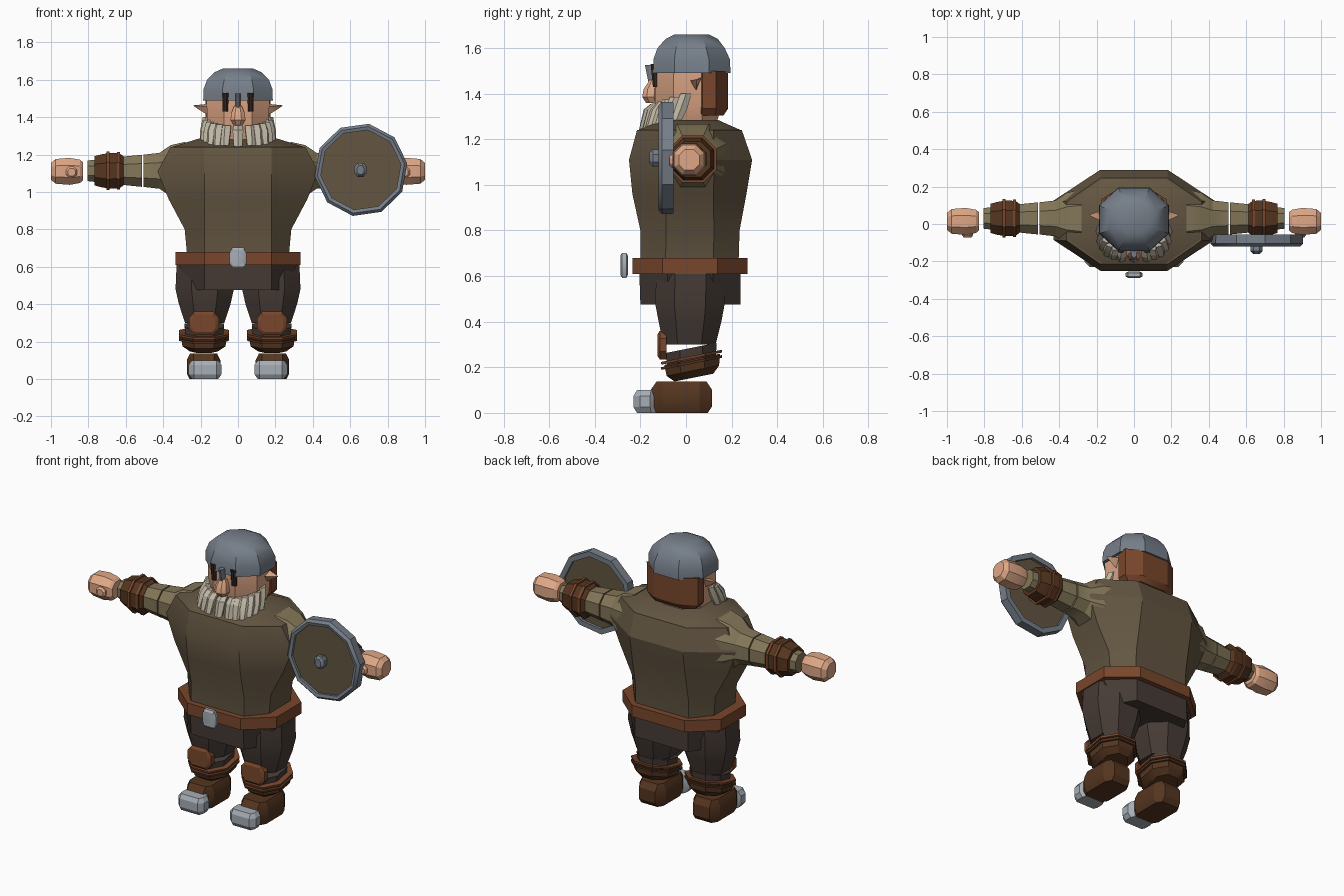
import bpy, bmesh, math
from mathutils import Matrix, Vector

cube = bpy.data.objects.get("Cube")
if cube:
    bpy.data.objects.remove(cube, do_unlink=True)


def material(name, r, g, b):
    m = bpy.data.materials.new(name)
    m.use_nodes = True
    m.diffuse_color = (r, g, b, 1)
    m.node_tree.nodes["Principled BSDF"].inputs["Base Color"].default_value = (r, g, b, 1)
    return m


TUNIC = material("olive brown cloth", .125, .092, .054)
SLEEVE = material("pale olive cloth", .23, .185, .1)
TROUSER = material("dark grey brown", .062, .044, .036)
LEATHER = material("red brown", .19, .062, .025)
BOOT = material("dark brown leather", .09, .036, .014)
SKIN = material("peach skin", .74, .39, .24)
STEEL = material("blue grey steel", .18, .21, .25)
SILVER = material("light silver", .38, .42, .46)
BEARD = material("cream grey hair", .52, .47, .37)
EYE = material("near black brown", .035, .02, .016)

# Orientations for lofts that run along x or y rather than z
ALONG_Z = Matrix.Identity(4)
ALONG_X = Matrix(((0, 0, 1, 0), (0, 1, 0, 0), (1, 0, 0, 0), (0, 0, 0, 1)))
ALONG_Y = Matrix(((1, 0, 0, 0), (0, 0, 1, 0), (0, 1, 0, 0), (0, 0, 0, 1)))
MIRROR = Matrix.Scale(-1, 4, (1, 0, 0))


def skin(name, rings, mat, matrix=ALONG_Z, caps=True):
    """Join rings of points with quads, cap the ends, shade by angle."""
    bm = bmesh.new()
    loops = [[bm.verts.new(matrix @ Vector(p)) for p in r] for r in rings]
    n = len(loops[0])
    for a, b in zip(loops, loops[1:]):
        for i in range(n):
            j = (i + 1) % n
            bm.faces.new((a[i], a[j], b[j], b[i]))
    if caps:
        bm.faces.new(loops[0])
        bm.faces.new(loops[-1])
    else:
        bmesh.ops.remove_doubles(bm, verts=bm.verts[:], dist=1e-5)
    bmesh.ops.recalc_face_normals(bm, faces=bm.faces[:])
    me = bpy.data.meshes.new(name)
    bm.to_mesh(me)
    bm.free()
    me.materials.append(mat)
    ob = bpy.data.objects.new(name, me)
    bpy.context.collection.objects.link(ob)
    bpy.ops.object.select_all(action='DESELECT')
    ob.select_set(True)
    bpy.context.view_layer.objects.active = ob
    bpy.ops.object.shade_smooth_by_angle(angle=math.radians(28))
    return ob


def octagon(z, hx, y0, y1, cx=0, fx=None, fy=None, tilt=0):
    cy, hy = (y0 + y1) / 2, (y1 - y0) / 2
    fx = hx * .45 if fx is None else fx
    fy = hy * .45 if fy is None else fy
    pts = [(fx, hy), (hx, fy), (hx, -fy), (fx, -hy),
           (-fx, -hy), (-hx, -fy), (-hx, fy), (-fx, hy)]
    return [(cx + x, cy + y, z + tilt * y) for x, y in pts]


def loft(name, rows, mat, matrix=ALONG_Z, **kw):
    return skin(name, [octagon(*r, **kw) for r in rows], mat, matrix)


def tube(name, rows, mat, flip, cy=.03, cz=1.113):
    """Octagonal sleeve along x from (x, radius) rows."""
    loft(name, [(x, r, cy - r, cy + r) for x, r in rows], mat, flip @ ALONG_X, cx=cz)


# Torso, hips and belt
loft("torso", [(.64, .27, -.20, .23), (.8, .285, -.20, .235), (.96, .37, -.235, .265),
               (1.11, .43, -.25, .29), (1.24, .36, -.215, .245)], TUNIC, fx=.18, fy=.105)
loft("torso_top", [(1.238, .36, -.215, .245), (1.285, .21, -.1, .14)], TUNIC, fx=.17, fy=.1)
loft("hips", [(.475, .25, -.2, .24), (.62, .32, -.205, .24)], TROUSER, fx=.18, fy=.1)
loft("belt", [(.61, .335, -.235, .27), (.68, .335, -.235, .27)], LEATHER, fx=.18, fy=.12)
loft("belt_buckle", [(-.288, .03, .605, .69), (-.28, .046, .592, .702), (-.262, .046, .592, .702),
                     (-.255, .03, .605, .69)], SILVER, ALONG_Y, fx=.032)

# Head, hair and helmet
loft("head", [(1.26, .13, -.1, .13), (1.34, .165, -.135, .155), (1.5, .168, -.135, .16)], SKIN)
loft("back_hair", [(1.305, .15, .03, .165), (1.335, .174, .02, .185), (1.5, .174, .02, .185)],
     LEATHER, fx=.09, fy=.03)
loft("helmet", [(1.49, .186, -.145, .195), (1.55, .184, -.143, .193), (1.6, .165, -.125, .17),
                (1.64, .125, -.09, .14), (1.66, .08, -.05, .1)], STEEL)
loft("nasal_guard", [(1.45, .012, -.165, -.13), (1.525, .014, -.18, -.13)], STEEL)
loft("nose", [(1.36, .025, -.175, -.12), (1.385, .04, -.192, -.12), (1.42, .036, -.186, -.12),
              (1.46, .02, -.16, -.12)], SKIN)

# Beard: a fan of strands wrapped around the jaw
STRANDS = 13
for i in range(STRANDS):
    a = math.radians(-92 + 184 * i / (STRANDS - 1))
    s, c = math.sin(a), math.cos(a)
    sx = math.copysign(abs(s) ** .75, s)
    cc = max(c, 0) ** .75
    side = Vector((c, s, 0)).normalized()
    out = Vector((s, -c, 0))
    rings = []
    for z, rx, y, ry, w, t in ((1.4 - .045 * cc, .172, .0, .14, .024, .016),
                               (1.33, .186, -.025, .145, .029, .016),
                               (1.265 - .03 * cc + .012 * (i % 2), .195, -.05, .148, .022, .01)):
        p = Vector((rx * sx, y - ry * cc, z))
        rings.append([p + side * w * u + out * t * v
                      for u, v in ((1, 0), (0, 1), (-1, 0), (-1, -1), (1, -1))])
    skin("beard_strand_%02d" % (i + 1), rings, BEARD)

# Paired parts
for word, flip in (("left", ALONG_Z), ("right", MIRROR)):
    # Face details
    loft(word + "_eye", [(1.43, .015, -.145, -.12), (1.53, .017, -.155, -.12)],
         EYE, flip, cx=.068)
    ear = [[(.155, .02, 1.455), (.155, .07, 1.475), (.155, .045, 1.41)],
           [(.185, .02, 1.458), (.185, .068, 1.468), (.185, .045, 1.425)],
           [(.238, .045, 1.462), (.238, .05, 1.463), (.238, .047, 1.459)]]
    skin(word + "_ear", ear, SKIN, flip)

    # Arm, wrist guard and hand
    tube(word + "_shoulder", [(.28, .155), (.36, .137), (.42, .096), (.505, .086)], SLEEVE, flip)
    tube(word + "_sleeve", [(.512, .086), (.62, .075), (.805, .055)], SLEEVE, flip)
    tube(word + "_wrist_guard", [(.612, .078), (.635, .094), (.69, .095), (.73, .088), (.768, .078)],
         BOOT, flip)
    for k, (x, r) in enumerate(((.632, .1), (.688, .103))):
        tube("%s_wrist_strap_%d" % (word, k + 1), [(x, r), (x + .016, r)], LEATHER, flip)
    tube(word + "_hand", [(.83, .05), (.845, .062), (.9, .072), (.975, .066), (1, .045)],
         SKIN, flip, cy=.014, cz=1.11)
    loft(word + "_thumb", [(-.072, .02, 1.085, 1.125), (-.06, .03, 1.075, 1.135),
                           (-.03, .03, 1.075, 1.135)], SKIN, flip @ ALONG_Y, cx=.89)

    # Leg, knee pad and boot
    loft(word + "_thigh", [(.3, .105, -.1, .13), (.4, .138, -.12, .155), (.48, .156, -.135, .17),
                           (.62, .15, -.13, .17)], TROUSER, flip, cx=.178)
    loft(word + "_shin", [(.22, .1, -.08, .13), (.285, .105, -.09, .135)],
         TROUSER, flip, cx=.18, tilt=.2)
    loft(word + "_knee_pad", [(-.125, .062, .25, .345), (-.115, .08, .235, .36),
                              (-.085, .08, .235, .36)], LEATHER, flip @ ALONG_Y, cx=.182, fx=.05)
    loft(word + "_boot_cuff", [(.155, .075, -.05, .12), (.185, .115, -.085, .145),
                               (.235, .122, -.095, .15)], BOOT, flip, cx=.182, tilt=.2)
    for k, z in enumerate((.215, .238)):
        loft("%s_boot_strap_%d" % (word, k + 1), [(z, .132, -.108, .157), (z + .012, .134, -.11, .158)],
             (BOOT, LEATHER)[k], flip, cx=.182, tilt=.2)
    loft(word + "_boot", [(0, .075, -.13, .095), (.03, .09, -.155, .115), (.1, .09, -.155, .115),
                          (.137, .072, -.13, .09)], BOOT, flip, cx=.184, fx=.055, fy=.08)
    loft(word + "_toe_cap", [(0, .07, -.215, -.13), (.025, .088, -.23, -.13), (.075, .088, -.23, -.13),
                             (.1, .07, -.215, -.13)], SILVER, flip, cx=.176, fx=.06)


# Ten-sided shield held at the left arm
def decagon(y, r):
    angles = [math.radians(8 + 36 * i) for i in range(10)]
    return [(.657 + r * math.cos(a), y, 1.118 + r * math.sin(a)) for a in angles]


rim = [(-.055, .248), (-.105, .25), (-.12, .235), (-.115, .216), (-.055, .216)]
skin("shield_rim", [decagon(*p) for p in rim + rim[:1]], STEEL, caps=False)
skin("shield_board", [decagon(-.072, .22), decagon(-.1, .22)], TUNIC)
loft("shield_boss", [(-.16, .018, 1.092, 1.142), (-.145, .033, 1.08, 1.155), (-.125, .033, 1.08, 1.155),
                     (-.095, .02, 1.092, 1.142)], STEEL, ALONG_Y, cx=.655)
